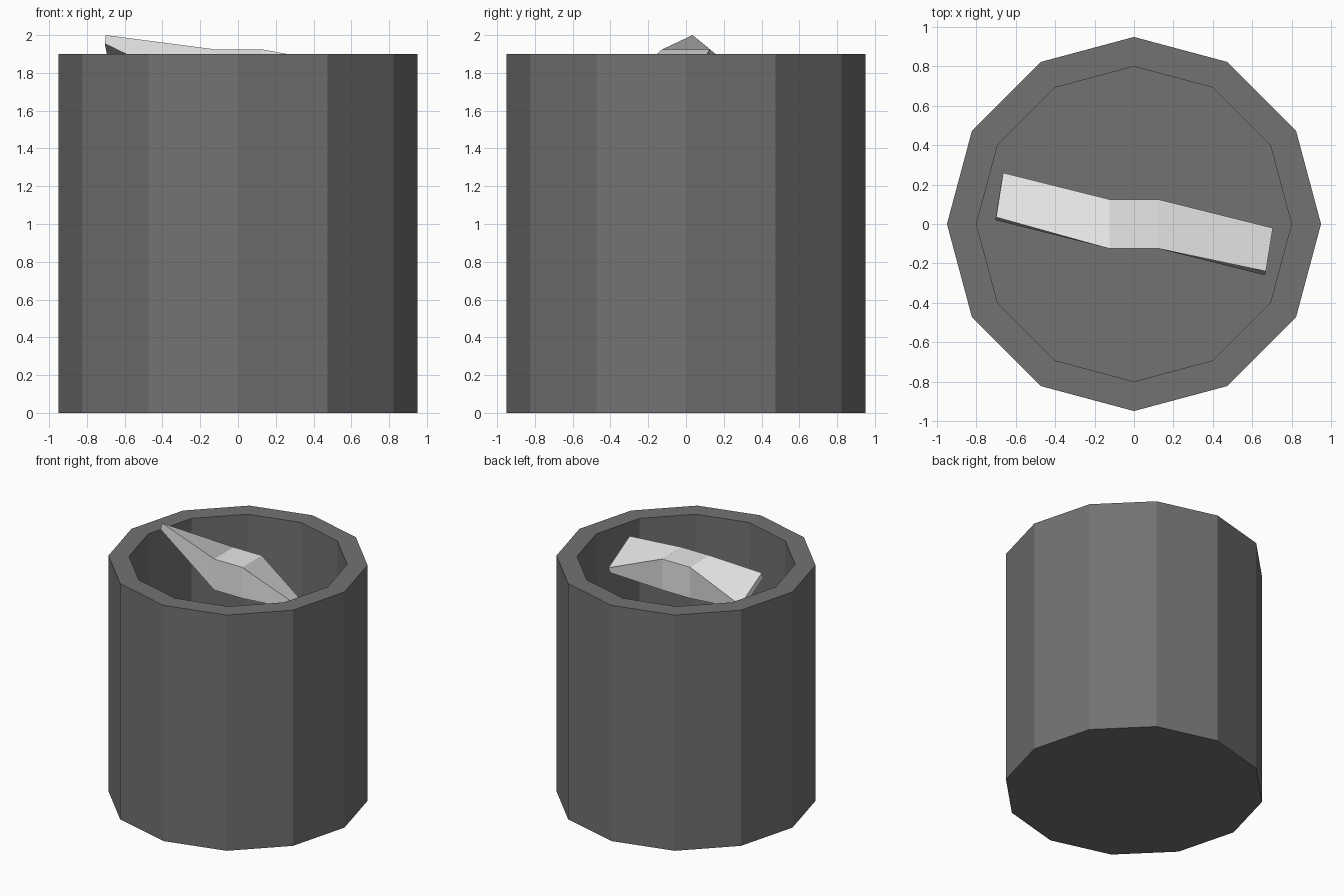
import bpy, bmesh, math
from mathutils import Vector

if "Cube" in bpy.data.objects:
    bpy.data.objects.remove(bpy.data.objects["Cube"])


def material(name, value):
    mat = bpy.data.materials.new(name)
    mat.diffuse_color = (value, value, value, 1)
    mat.use_nodes = True
    mat.node_tree.nodes["Principled BSDF"].inputs["Base Color"].default_value = mat.diffuse_color
    return mat


def loft(name, rings, mat, location=(0, 0, 0)):
    """Closed solid through a series of equally sized point rings."""
    bm = bmesh.new()
    loops = [[bm.verts.new(p) for p in ring] for ring in rings]
    n = len(loops[0])
    for a, b in zip(loops, loops[1:]):
        for i in range(n):
            j = (i + 1) % n
            bm.faces.new((a[i], a[j], b[j], b[i]))
    bm.faces.new(loops[0][::-1])
    bm.faces.new(loops[-1])
    bmesh.ops.recalc_face_normals(bm, faces=bm.faces)
    mesh = bpy.data.meshes.new(name)
    bm.to_mesh(mesh)
    bm.free()
    mesh.materials.append(mat)
    obj = bpy.data.objects.new(name, mesh)
    obj.location = location
    bpy.context.collection.objects.link(obj)
    return obj


def circle(radius, z, sides=12):
    return [(radius * math.cos(math.tau * i / sides),
             radius * math.sin(math.tau * i / sides), z) for i in range(sides)]


dark_grey = material("dark grey", 0.17)
light_grey = material("light grey", 0.8)

# Twelve-sided cup: outer wall, rim, inner wall, floor
loft("cup", [circle(0.95, 0), circle(0.95, 1.9),
             circle(0.8, 1.9), circle(0.8, 0.15)], dark_grey)

# Twisted blade: cube hub with a raised tip and its point-mirrored lowered tip
# Ring order: top front, top back, bottom back, bottom front
h = 0.125
tip = [Vector(p) for p in ((-0.70, 0.035, 0.20), (-0.665, 0.26, 0.015),
                           (-0.67, 0.24, -0.025), (-0.705, 0.02, 0.155))]
hub = [Vector(p) for p in ((-h, -h, h), (-h, h, h), (-h, h, -h), (-h, -h, -h))]


def opposite(ring):
    return [-ring[(i + 2) % 4] for i in range(4)]


loft("blade", [tip, hub, opposite(hub), opposite(tip)], light_grey, (0, 0, 1.8))
